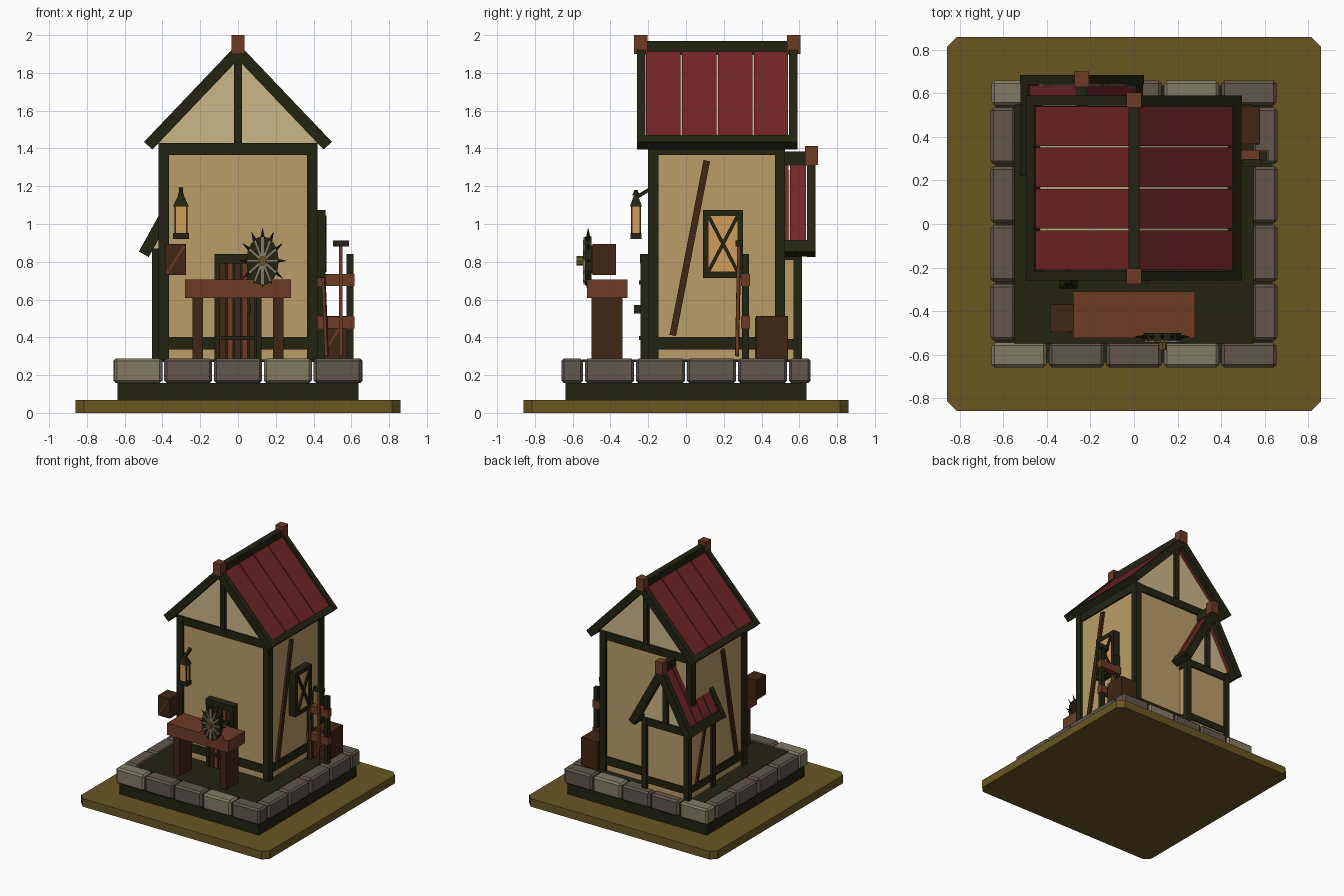
import bpy, bmesh, math
from mathutils import Vector, Matrix

if "Cube" in bpy.data.objects:
    bpy.data.objects.remove(bpy.data.objects["Cube"])


def material(name, r, g, b):
    lin = [((c / 255 + 0.055) / 1.055) ** 2.4 if c > 10 else c / 255 / 12.92 for c in (r, g, b)]
    m = bpy.data.materials.new(name)
    m.diffuse_color = (*lin, 1)
    m.use_nodes = True
    m.node_tree.nodes["Principled BSDF"].inputs["Base Color"].default_value = m.diffuse_color
    return m


TIMBER = material("dark timber", 35, 36, 17)
PLASTER = material("tan plaster", 187, 157, 104)
CREAM = material("cream plaster", 203, 183, 137)
RED = material("red roof", 115, 37, 38)
WOOD = material("red brown wood", 109, 59, 37)
BROWN = material("dark brown wood", 64, 38, 19)
STONE = material("grey stone", 97, 87, 75)
PALE = material("pale stone", 130, 122, 100)
GLOW = material("window glow", 207, 158, 88)
GRASS = material("olive ground", 104, 86, 34)


def finish(name, bm, mat, bevel=0):
    bmesh.ops.recalc_face_normals(bm, faces=bm.faces)
    me = bpy.data.meshes.new(name)
    bm.to_mesh(me)
    bm.free()
    me.materials.append(mat)
    ob = bpy.data.objects.new(name, me)
    bpy.context.collection.objects.link(ob)
    if bevel:
        mod = ob.modifiers.new("bevel", "BEVEL")
        mod.width, mod.segments = bevel, 1
    return ob


def box(name, x0, x1, y0, y1, z0, z1, mat, bevel=0):
    bm = bmesh.new()
    m = Matrix.Translation(((x0 + x1) / 2, (y0 + y1) / 2, (z0 + z1) / 2))
    bmesh.ops.create_cube(bm, size=1, matrix=m @ Matrix.Diagonal((x1 - x0, y1 - y0, z1 - z0, 1)))
    return finish(name, bm, mat, bevel)


def prism(name, pts, lo, hi, mat, axis="y"):
    """Extrude a profile along y (points are x, z) or z (points are x, y)."""
    bm = bmesh.new()
    put = (lambda a, b, d: (a, d, b)) if axis == "y" else (lambda a, b, d: (a, b, d))
    face = bm.faces.new([bm.verts.new(put(a, b, lo)) for a, b in pts])
    ext = bmesh.ops.extrude_face_region(bm, geom=[face])
    vs = [v for v in ext["geom"] if isinstance(v, bmesh.types.BMVert)]
    bmesh.ops.translate(bm, verts=vs, vec=(0, hi - lo, 0) if axis == "y" else (0, 0, hi - lo))
    return finish(name, bm, mat)


def bar(name, p, q, w, mat, d=None):
    """Square bar running from p to q."""
    p, q = Vector(p), Vector(q)
    m = Matrix.Translation((p + q) / 2) @ (q - p).to_track_quat("Z", "Y").to_matrix().to_4x4()
    bm = bmesh.new()
    bmesh.ops.create_cube(bm, size=1, matrix=m @ Matrix.Diagonal((w, d or w, (q - p).length, 1)))
    return finish(name, bm, mat)


def cone(name, loc, r1, r2, h, mat, n=8, rot=None, scale=(1, 1, 1)):
    bm = bmesh.new()
    m = Matrix.Translation(loc) @ Matrix.Diagonal((*scale, 1)) @ (rot or Matrix())
    bmesh.ops.create_cone(bm, cap_ends=True, segments=n, radius1=r1, radius2=r2, depth=h, matrix=m)
    return finish(name, bm, mat)


def roof(tag, cx, half, zr, s, y0, y1, wall, zb, t=0.06, bw=0.045):
    """Gabled roof: barge boards, panels with gaps, eaves, ridge, finials, gable."""
    k = math.hypot(s, 1)

    def pt(x, off):  # point on the slope, pushed in by off
        return x - off * s / k, zr - s * x - off / k

    def slab(name, xa, xb, oa, ob, ya, yb, mat, sx):
        quad = [pt(xa, oa), pt(xb, oa), pt(xb, ob), pt(xa, ob)]
        if xa == 0:
            quad = [(max(x, 0), z) if i < 3 else (0, zr - ob * k) for i, (x, z) in enumerate(quad)]
        prism(name, [(cx + sx * x, z) for x, z in quad], ya, yb, mat)

    step = (y1 - y0 - 2 * bw) / 4
    for sx in (-1, 1):
        slab(tag + "_front_barge", 0, half, 0, t, y0, y0 + bw, TIMBER, sx)
        slab(tag + "_back_barge", 0, half, 0, t, y1 - bw, y1, TIMBER, sx)
        slab(tag + "_eave", half - 0.035, half - 0.001, 0.002, t, y0 + 0.01, y1 - 0.01, TIMBER, sx)
        for i in range(4):
            a = y0 + bw + i * step
            slab(tag + "_panel", 0.02, half - 0.035, 0.012, 0.038, a + 0.004, a + step - 0.004, RED, sx)
    box(tag + "_ridge", cx - 0.025, cx + 0.025, y0 + 0.005, y1 - 0.005, zr - 0.06, zr + 0.013, TIMBER)
    for y in (y0 + 0.02, y1 - 0.02):
        box(tag + "_finial", cx - 0.034, cx + 0.034, y - 0.035, y + 0.035, zr - 0.058, zr + 0.043, WOOD)
    top = zr - 0.042 * k
    w = (top - zb) / s
    prism(tag + "_gable", [(cx - w, zb), (cx + w, zb), (cx, top)], wall[0] + 0.01, wall[1] - 0.01, CREAM)
    for y in wall:
        box(tag + "_gable_post", cx - 0.02, cx + 0.02, y - 0.014, y + 0.014, zb, zr - 0.08, TIMBER)


def frame(tag, x0, x1, y0, y1, z1, w, zbeams):
    """Plastered box with corner posts and beams on all sides."""
    i = 0.018
    box(tag + "_walls", x0 + i, x1 - i, y0 + i, y1 - i, 0.28, z1, PLASTER)
    for x in (x0, x1 - w):
        for y in (y0, y1 - w):
            box(tag + "_post", x, x + w, y, y + w, 0.28, z1, TIMBER)
    for a, b in zbeams:
        j = 0.006
        for y in (y0 + j, y1 - j - 0.03):
            box(tag + "_beam", x0 + w, x1 - w, y, y + 0.03, a, b, TIMBER)
        for x in (x0 + j, x1 - j - 0.03):
            box(tag + "_side_beam", x, x + 0.03, y0 + w, y1 - w, a, b, TIMBER)


# Ground with clipped corners, plinth and floor
g, c = 0.86, 0.815
prism("ground", [(-c, -g), (c, -g), (g, -c), (g, c), (c, g), (-c, g), (-g, c), (-g, -c)], 0, 0.067, GRASS, "z")
box("plinth", -0.637, 0.637, -0.637, 0.637, 0.065, 0.158, TIMBER)
box("floor", -0.55, 0.55, -0.55, 0.55, 0.27, 0.283, TIMBER)

# Ring of stones
for i in range(5):
    x = -0.66 + i * 0.264
    for y in (-0.66, 0.545):
        box("end_stone", x + 0.005, x + 0.259, y, y + 0.115, 0.157, 0.288, PALE if i in (0, 3) else STONE, 0.014)
for i in range(4):
    y = -0.54 + i * 0.27
    for x in (-0.66, 0.545):
        box("side_stone", x, x + 0.115, y + 0.005, y + 0.265, 0.157, 0.288, STONE, 0.014)

# Main house and back annex
frame("house", -0.42, 0.42, -0.2, 0.525, 1.43, 0.054, [(0.335, 0.402), (1.365, 1.43)])
roof("house_roof", 0, 0.497, 1.957, 1.05, -0.26, 0.59, (-0.19, 0.515), 1.43)
frame("annex", -0.455, -0.025, 0.26, 0.615, 0.87, 0.045, [(0.335, 0.39), (0.81, 0.87)])
roof("annex_roof", -0.24, 0.285, 1.37, 1.81, 0.22, 0.685, (0.275, 0.605), 0.87)
for x in (-0.403, 0.403):
    bar("wall_brace", (x, -0.07, 0.41), (x, 0.11, 1.335), 0.035, BROWN)
bar("annex_brace", (-0.438, 0.5, 0.36), (-0.438, 0.38, 0.83), 0.025, BROWN)

# Window on the right wall
box("window_pane", 0.4, 0.455, 0.115, 0.277, 0.74, 1.045, GLOW)
for y in (0.09, 0.272):
    box("window_side", 0.4, 0.462, y, y + 0.03, 0.715, 1.075, TIMBER)
for z in (0.715, 1.042):
    box("window_rail", 0.4, 0.462, 0.09, 0.302, z, z + 0.033, TIMBER)
for a, b in ((0.75, 1.04), (1.04, 0.75)):
    bar("window_cross", (0.46, 0.12, a), (0.46, 0.272, b), 0.018, TIMBER)

# Plank door
for x in (-0.125, 0.095):
    box("door_jamb", x, x + 0.03, -0.24, -0.18, 0.283, 0.84, TIMBER)
box("door_lintel", -0.125, 0.125, -0.243, -0.18, 0.79, 0.84, TIMBER)
box("door_back", -0.1, 0.1, -0.21, -0.18, 0.283, 0.8, TIMBER)
for i in range(5):
    x = -0.094 + i * 0.038
    box("door_plank", x, x + 0.03, -0.23, -0.2, 0.285, 0.79, WOOD if i % 2 else BROWN)
for z in (0.385, 0.68):
    box("door_hinge", -0.09, 0.09, -0.25, -0.22, z, z + 0.022, TIMBER)
box("door_handle", 0.05, 0.07, -0.275, -0.225, 0.525, 0.57, TIMBER)

# Work bench
box("bench_top", -0.28, 0.28, -0.525, -0.31, 0.607, 0.705, WOOD)
for x in (-0.24, 0.186):
    box("bench_leg", x, x + 0.054, -0.5, -0.335, 0.283, 0.61, BROWN)

# Spiked grinding wheel with blades
C, turn = Vector((0.13, 0, 0.805)), Matrix.Rotation(math.pi / 2, 4, "X")
cone("wheel_disc", C + Vector((0, -0.518, 0)), 0.13, 0.13, 0.035, TIMBER, 16, turn, (0.66, 1, 1))
cone("wheel_hub", C + Vector((0, -0.555, 0)), 0.026, 0.026, 0.05, GRASS, 8, turn, (0.8, 1, 1))
for i in range(12):
    a = math.tau * i / 12
    d = Vector((0.66 * math.sin(a), 0, math.cos(a)))
    y = Vector((0, -0.536, 0))
    bar("wheel_blade", C + y + d * 0.025, C + y + d * 0.125, 0.017, PALE, 0.014)
    r = d.to_track_quat("Z", "Y").to_matrix().to_4x4()
    cone("wheel_spike", C + Vector((0, -0.518, 0)) + d * 0.145, 0.013, 0.001, 0.06, TIMBER, 4, r)

# Small crate by the bench and large crate on the right side
for tag, x0, x1, y0, y1, z0, z1 in (("small_crate", -0.385, -0.275, -0.495, -0.37, 0.73, 0.893),
                                    ("large_crate", 0.43, 0.58, 0.37, 0.54, 0.283, 0.513)):
    box(tag, x0, x1, y0, y1, z0, z1, BROWN)
    bar(tag + "_diagonal", (x0 + 0.01, y0, z0 + 0.01), (x1 - 0.01, y0, z1 - 0.01), 0.012, WOOD)

# Hanging lantern
L = (-0.302, -0.265)
q = Matrix.Rotation(math.pi / 4, 4, "Z")
R2 = math.sqrt(2)
box("lantern_base", L[0] - 0.042, L[0] + 0.042, L[1] - 0.03, L[1] + 0.03, 0.92, 0.953, TIMBER)
box("lantern_glass", L[0] - 0.027, L[0] + 0.027, L[1] - 0.022, L[1] + 0.022, 0.95, 1.095, GLOW)
for sx in (-1, 1):
    for sy in (-1, 1):
        bar("lantern_bar", (L[0] + sx * 0.03, L[1] + sy * 0.023, 0.95), (L[0] + sx * 0.03, L[1] + sy * 0.023, 1.095), 0.008, BROWN)
cone("lantern_cap", (*L, 1.122), 0.043 * R2, 0.014 * R2, 0.06, TIMBER, 4, q, (1, 0.75, 1))
cone("lantern_tip", (*L, 1.165), 0.02, 0.008, 0.03, TIMBER, 6)
bar("lantern_arm", (-0.302, -0.265, 1.14), (-0.302, -0.19, 1.185), 0.02, TIMBER)

# Tool rack with two leaning tools
for x in (0.422, 0.575):
    box("rack_post", x, x + 0.036, 0.297, 0.333, 0.283, 0.84, TIMBER)
for z in (0.447, 0.673):
    box("rack_rail", 0.42, 0.617, 0.292, 0.34, z, z + 0.062, WOOD)
bar("hammer_handle", (0.545, 0.27, 0.3), (0.545, 0.28, 0.91), 0.018, WOOD)
box("hammer_head", 0.502, 0.587, 0.262, 0.298, 0.88, 0.912, TIMBER)
bar("spade_handle", (0.47, 0.27, 0.3), (0.45, 0.28, 0.8), 0.016, WOOD)
